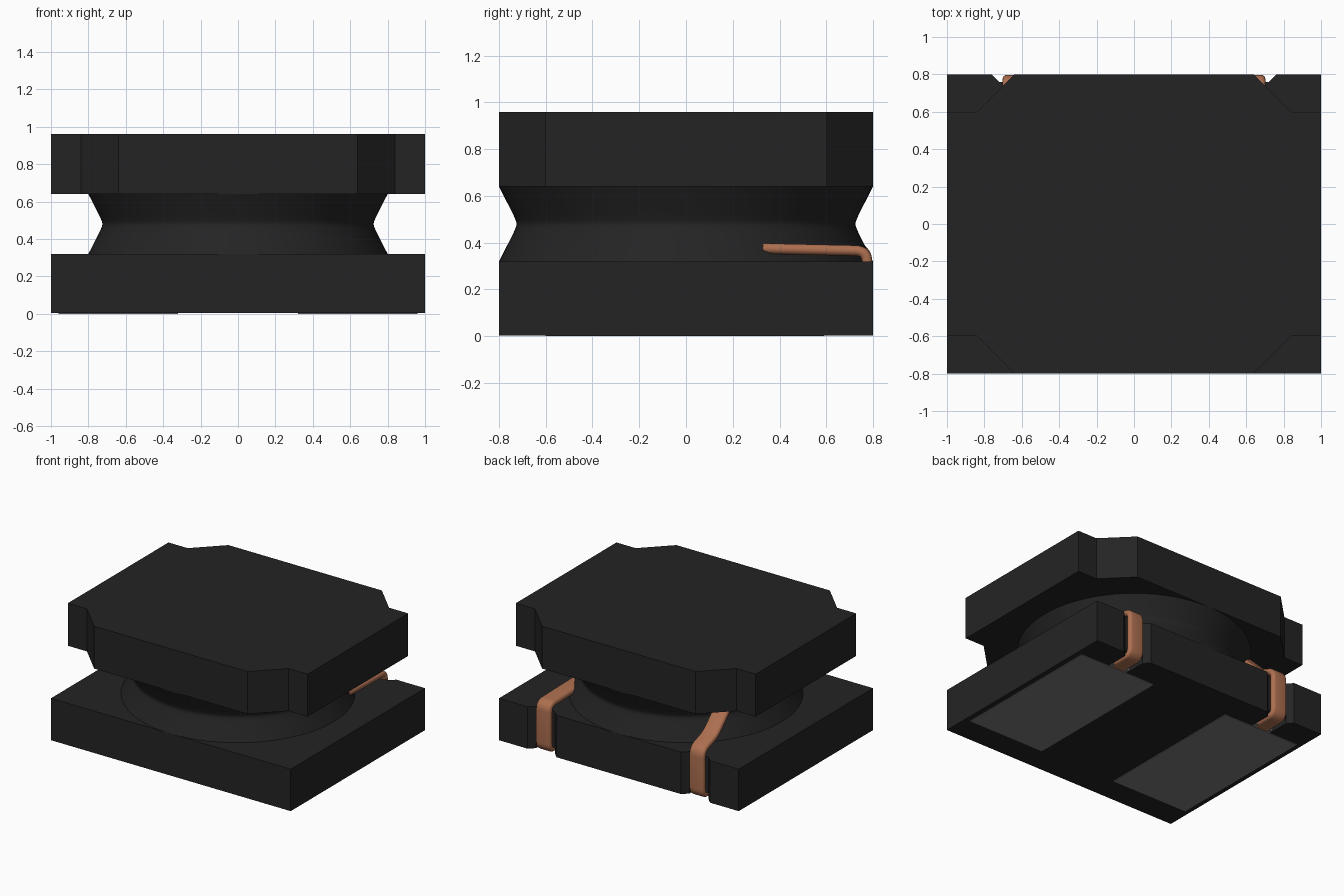
import bpy, bmesh, math
from mathutils import Vector

cube = bpy.data.objects.get("Cube")
if cube:
    bpy.data.objects.remove(cube, do_unlink=True)


def material(name, rgb):
    m = bpy.data.materials.new(name)
    m.use_nodes = True
    m.diffuse_color = (*rgb, 1)
    m.node_tree.nodes["Principled BSDF"].inputs["Base Color"].default_value = (*rgb, 1)
    return m


FERRITE = material("black ferrite", (0.0175, 0.0175, 0.0175))
COPPER = material("copper", (0.42, 0.16, 0.08))
TIN = material("tin grey", (0.2, 0.2, 0.2))


def finish(name, bm, mat, smooth=False):
    bmesh.ops.recalc_face_normals(bm, faces=bm.faces)
    mesh = bpy.data.meshes.new(name)
    bm.to_mesh(mesh)
    bm.free()
    mesh.materials.append(mat)
    obj = bpy.data.objects.new(name, mesh)
    bpy.context.collection.objects.link(obj)
    if smooth:
        bpy.ops.object.select_all(action='DESELECT')
        obj.select_set(True)
        bpy.context.view_layer.objects.active = obj
        bpy.ops.object.shade_smooth_by_angle(angle=math.radians(40))
    return obj


def prism(name, outline, z0, z1, mat):
    """Extrude a flat outline from z0 up to z1."""
    bm = bmesh.new()
    face = bm.faces.new([bm.verts.new((x, y, z0)) for x, y in outline])
    up = bmesh.ops.extrude_face_region(bm, geom=[face])["geom"]
    bmesh.ops.translate(bm, vec=(0, 0, z1 - z0),
                        verts=[v for v in up if isinstance(v, bmesh.types.BMVert)])
    return finish(name, bm, mat)


def box(name, x0, x1, y0, y1, z0, z1, mat):
    return prism(name, [(x0, y0), (x1, y0), (x1, y1), (x0, y1)], z0, z1, mat)


def loft(name, rings, mat, closed_ends):
    """Skin a row of equal closed rings."""
    bm = bmesh.new()
    rows = [[bm.verts.new(p) for p in ring] for ring in rings]
    n = len(rows[0])
    for a, b in zip(rows, rows[1:]):
        for i in range(n):
            bm.faces.new((a[i], a[(i + 1) % n], b[(i + 1) % n], b[i]))
    if closed_ends:
        bm.faces.new(rows[0])
        bm.faces.new(rows[-1])
    return finish(name, bm, mat, smooth=True)


# Base: notched at the back edge, with wire grooves in its underside
WIRE_X, HALF_W, HALF_D = 0.64, 1.0, 0.8


def base_outline(floor_y):
    half = [(0.52, HALF_D), (0.56, 0.76), (0.56, floor_y),
            (0.72, floor_y), (0.72, 0.76), (0.76, HALF_D), (HALF_W, HALF_D)]
    if floor_y == 0.76:
        half = half[:1] + half[2:4] + half[5:]
    front = [(HALF_W, -HALF_D), (-HALF_W, -HALF_D)]
    return half + front + [(-x, y) for x, y in reversed(half)]


prism("base_flange", base_outline(0.76), 0.05, 0.32, FERRITE)
prism("base_underside", base_outline(0.57), 0.004, 0.05, FERRITE)

# Top flange: stepped, chamfered corners
quarter = [(HALF_W, 0.6), (0.84, 0.6), (WIRE_X, HALF_D)]
right_half = [(x, -y) for x, y in reversed(quarter)] + quarter
prism("top_flange", right_half + [(-x, -y) for x, y in right_half], 0.64, 0.96, FERRITE)

# Waisted round core
lower = [(0.8, 0.32), (0.74, 0.437), (0.731, 0.458), (0.726, 0.472)]
profile = lower + [(0.725, 0.48)] + [(r, 0.96 - z) for r, z in reversed(lower)]
SEGMENTS = 96
loft("winding_core",
     [[(r * math.cos(2 * math.pi * i / SEGMENTS), r * math.sin(2 * math.pi * i / SEGMENTS), z)
       for i in range(SEGMENTS)] for r, z in profile], FERRITE, False)


# Flat wire leads: a rounded strip swept along a filleted path
def fillet(points, radius):
    pts = [Vector(p) for p in points]
    out = [pts[0]]
    for a, b, c in zip(pts, pts[1:], pts[2:]):
        p = b + (a - b).normalized() * radius
        q = b + (c - b).normalized() * radius
        for k in range(7):
            t = k / 6
            out.append(p * (1 - t) ** 2 + b * 2 * t * (1 - t) + q * t * t)
    return out + [pts[-1]]


def strip_section(width, thick):
    r, flat = thick / 2, (width - thick) / 2
    arc = [math.pi * (k / 8 - 0.5) for k in range(9)]
    side = [(flat + r * math.cos(a), r * math.sin(a)) for a in arc]
    return side + [(-u, -v) for u, v in side]


def wire(name, x, points):
    path = fillet(points, 0.05)
    rings = []
    for i, p in enumerate(path):
        t = (path[min(i + 1, len(path) - 1)] - path[max(i - 1, 0)]).normalized()
        normal = Vector((-t.y, t.x))
        rings.append([(x + u, p.x + normal.x * v, p.y + normal.y * v)
                      for u, v in strip_section(0.125, 0.045)])
    loft(name, rings, COPPER, True)


wrap = [(0.575, 0.027), (0.775, 0.027)]
wire("left_wire_lead", WIRE_X, wrap + [(0.775, 0.365), (0.33, 0.375)])
wire("right_wire_lead", -WIRE_X, wrap + [(0.775, 0.365), (0.62, 0.42), (0.38, 0.66)])

# Solder pads and the small solder fillets at the wire ends
for side, s in (("left", 1), ("right", -1)):
    x0, x1 = sorted((s * 0.32, s * 0.96))
    box(side + "_solder_pad", x0, x1, -0.6, 0.59, 0.0, 0.008, TIN)
    x0, x1 = sorted((s * 0.562, s * 0.718))
    box(side + "_solder_fillet", x0, x1, 0.572, 0.62, 0.006, 0.04, TIN)
